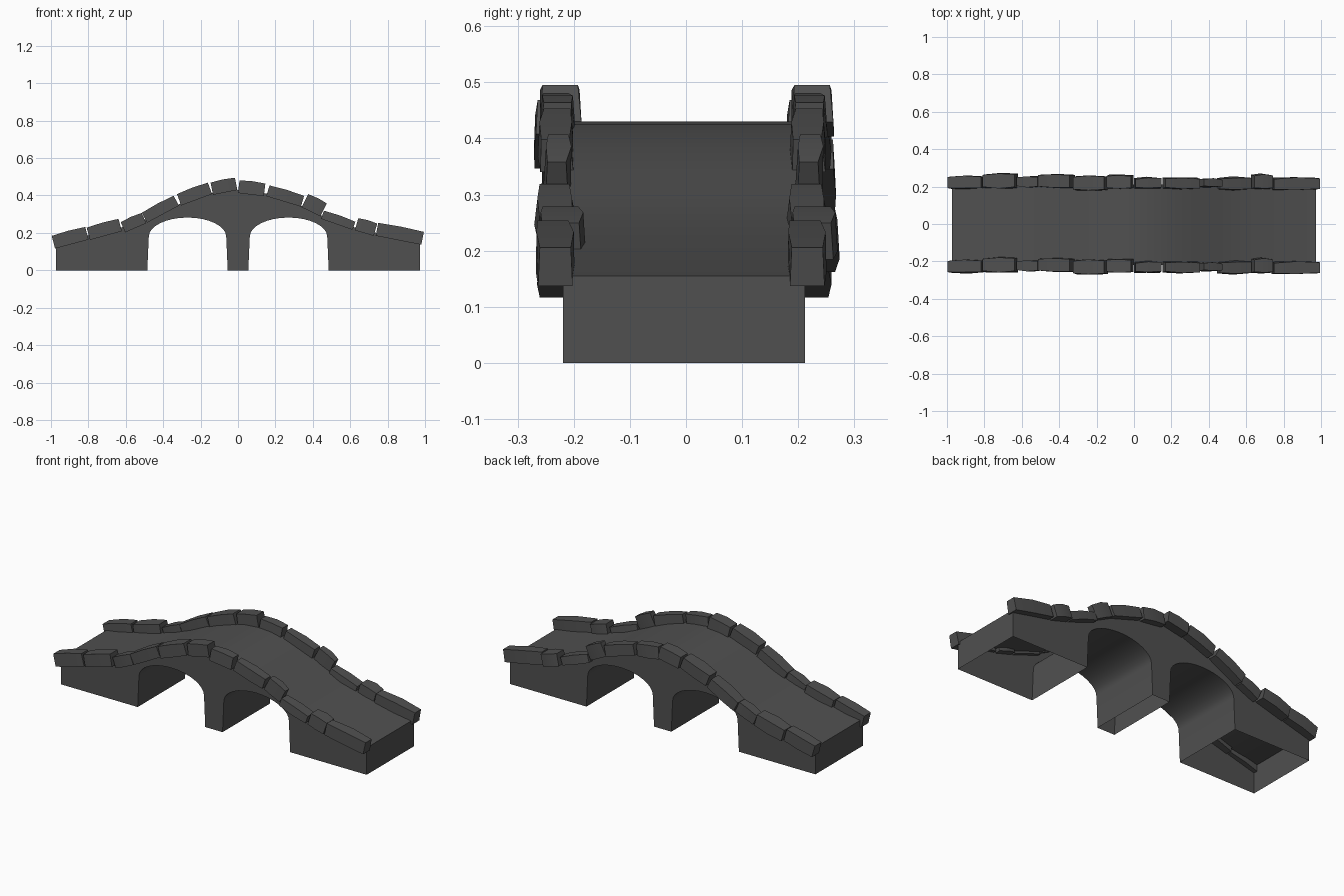
import bpy, bmesh, math, random
from mathutils import Vector

if "Cube" in bpy.data.objects:
    bpy.data.objects.remove(bpy.data.objects["Cube"])

random.seed(4)
stone_mat = bpy.data.materials.new("dark_stone")
stone_mat.diffuse_color = (0.08, 0.08, 0.08, 1)
stone_mat.use_nodes = True
stone_mat.node_tree.nodes["Principled BSDF"].inputs["Base Color"].default_value = stone_mat.diffuse_color


def finish(bm, name, angle):
    mesh = bpy.data.meshes.new(name)
    bm.to_mesh(mesh)
    bm.free()
    obj = bpy.data.objects.new(name, mesh)
    bpy.context.collection.objects.link(obj)
    mesh.materials.append(stone_mat)
    bpy.ops.object.select_all(action='DESELECT')
    obj.select_set(True)
    bpy.context.view_layer.objects.active = obj
    bpy.ops.object.shade_smooth_by_angle(angle=math.radians(angle))
    return obj


def arch(cx):
    # Straight, slightly leaning legs with a flattened round crown
    pts = [(cx - 0.215, 0)]
    for i in range(17):
        a = math.pi * (1 - i / 16)
        pts.append((cx + 0.207 * math.cos(a), 0.18 + 0.102 * math.sin(a)))
    return pts + [(cx + 0.215, 0)]


# Bridge body: humped deck over two arches, hollow with an open underside
half_deck = [(0.972, 0.155), (0.86, 0.174), (0.75, 0.198), (0.62, 0.23),
             (0.52, 0.262), (0.44, 0.295), (0.34, 0.343), (0.25, 0.38),
             (0.16, 0.408), (0.08, 0.425)]
outline = [(-0.972, 0)] + arch(-0.27) + arch(0.27) + [(0.972, 0)]
outline += half_deck + [(0, 0.43)] + [(-x, z) for x, z in reversed(half_deck)]

bm = bmesh.new()
front = [bm.verts.new((x, -0.219, z)) for x, z in outline]
back = [bm.verts.new((x, 0.212, z)) for x, z in outline]
bm.faces.new(front)
bm.faces.new(back[::-1])
for i in range(len(outline)):
    j = (i + 1) % len(outline)
    if outline[i][1] > 0 or outline[j][1] > 0:
        bm.faces.new((front[i], back[i], back[j], front[j]))
finish(bm, "bridge_body", 30)

# Coping stones: start x, z, end x, z, thickness, inner y, outer y
stones = [
    (-0.987, 0.150, -0.808, 0.198, 0.070, 0.190, 0.256),
    (-0.800, 0.195, -0.630, 0.242, 0.068, 0.192, 0.268),
    (-0.615, 0.230, -0.503, 0.279, 0.060, 0.198, 0.254),
    (-0.500, 0.281, -0.330, 0.372, 0.060, 0.195, 0.264),
    (-0.315, 0.377, -0.150, 0.438, 0.065, 0.182, 0.256),
    (-0.140, 0.436, -0.010, 0.462, 0.067, 0.190, 0.262),
    (0.004, 0.447, 0.142, 0.430, 0.068, 0.190, 0.246),
    (0.160, 0.425, 0.345, 0.369, 0.060, 0.190, 0.246),
    (0.358, 0.372, 0.457, 0.323, 0.078, 0.200, 0.242),
    (0.452, 0.297, 0.620, 0.238, 0.046, 0.184, 0.248),
    (0.634, 0.246, 0.735, 0.217, 0.068, 0.190, 0.264),
    (0.743, 0.219, 0.987, 0.171, 0.070, 0.183, 0.246),
]


def coping_stone(name, x0, z0, x1, z1, thick, y0, y1):
    a, b = Vector((x0, 0, z0)), Vector((x1, 0, z1))
    up = Vector((z0 - z1, 0, x1 - x0)).normalized()
    bm = bmesh.new()
    rings = []
    # Three cross-sections, the middle one swollen for a hand-cut look
    for t in (0, 0.5, 1):
        bulge = 0.004 if t == 0.5 else 0
        h = thick / 2 + bulge / 2
        ring = []
        for y, s in ((y0 - bulge, -1), (y1 + bulge, -1),
                     (y1 + bulge - 0.004, 1), (y0 - bulge + 0.004, 1)):
            p = a.lerp(b, t) + up * (s * h + bulge / 2)
            p.y = y + random.uniform(-0.003, 0.003)
            ring.append(bm.verts.new(p))
        rings.append(ring)
    for r, s in zip(rings, rings[1:]):
        for i in range(4):
            j = (i + 1) % 4
            bm.faces.new((r[i], r[j], s[j], s[i]))
    bm.faces.new(rings[0])
    bm.faces.new(rings[-1])
    bmesh.ops.recalc_face_normals(bm, faces=bm.faces)
    return finish(bm, name, 30)


# Each back stone is repeated along the front edge
for n, s in enumerate(stones, 1):
    stone = coping_stone(f"back_coping_stone_{n}", *s)
    twin = stone.copy()
    twin.name = f"front_coping_stone_{n}"
    twin.location.y = -0.449
    bpy.context.collection.objects.link(twin)
